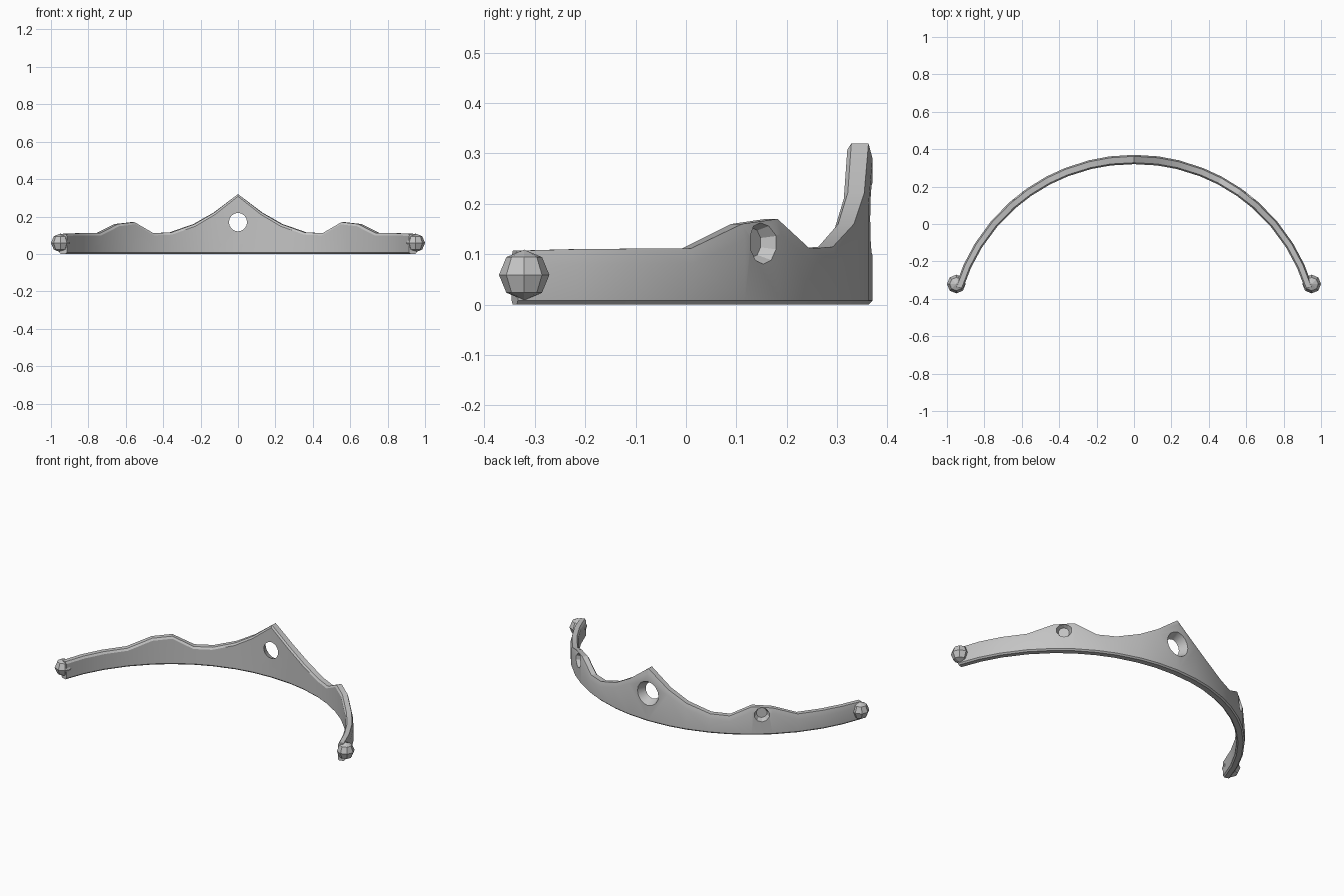
import bpy, bmesh
from math import asin, sin, cos, radians
from mathutils import Vector

cube = bpy.data.objects.get("Cube")
if cube:
    bpy.data.objects.remove(cube, do_unlink=True)

metal = bpy.data.materials.new("grey_metal")
metal.use_nodes = True
GREY = (0.55, 0.55, 0.55, 1)
metal.diffuse_color = GREY
metal.node_tree.nodes["Principled BSDF"].inputs["Base Color"].default_value = GREY

R, CY = 1.0, -0.63   # outer radius and arc centre
# height of the band's top edge against sideways distance, one half
half = [(0, .32), (.13, .222), (.24, .16), (.37, .115), (.47, .111), (.575, .17),
        (.665, .16), (.765, .111), (.85, .111), (.91, .11), (.955, .107)]
profile = [(-x, z) for x, z in reversed(half[1:])] + half


def section(x, top):
    """Chamfered cross-section of the band at one point of the arc."""
    a = asin(x / R)
    t = .05 - .008 * abs(x)
    c = .008
    outline = [(0, c), (0, top - .03), (-c, top), (-t + c, top),
               (-t, top - .012), (-t, c), (-t + c, 0), (-c, 0)]
    return [(sin(a) * (R + d), CY + cos(a) * (R + d), z) for d, z in outline]


# Curved band
bm = bmesh.new()
rings = [[bm.verts.new(p) for p in section(x, z)] for x, z in profile]
for a, b in zip(rings, rings[1:]):
    n = len(a)
    for i in range(n):
        j = (i + 1) % n
        bm.faces.new((a[i], a[j], b[j], b[i]))
bm.faces.new(rings[0])
bm.faces.new(rings[-1])
bmesh.ops.recalc_face_normals(bm, faces=bm.faces)
mesh = bpy.data.meshes.new("tiara_band")
bm.to_mesh(mesh)
bm.free()
band = bpy.data.objects.new("tiara_band", mesh)
bpy.context.collection.objects.link(band)
mesh.materials.append(metal)


def cut_hole(name, angle, radius, z, r_in, r_out, depth, sides):
    """Cut a tapered round hole that widens outward."""
    d = Vector((sin(angle), cos(angle), 0))
    bpy.ops.mesh.primitive_cone_add(vertices=sides, radius1=r_in, radius2=r_out, depth=depth,
                                    location=d * radius + Vector((0, CY, z)))
    cutter = bpy.context.object
    cutter.name = name
    cutter.rotation_euler = d.to_track_quat('Z', 'Y').to_euler()
    cutter.hide_render = True
    cutter.data.materials.append(metal)
    mod = band.modifiers.new(name, 'BOOLEAN')
    mod.operation = 'DIFFERENCE'
    mod.solver = 'EXACT'
    mod.object = cutter
    bpy.context.view_layer.objects.active = band
    bpy.ops.object.modifier_apply(modifier=name)
    bpy.data.objects.remove(cutter, do_unlink=True)


# Open centre hole and two blind gem sockets
cut_hole("centre_hole", 0, .975, .17, .0245, .098, .16, 16)
for side in (-1, 1):
    cut_hole("gem_socket", side * asin(.62), .999, .123, .03, .056, .06, 10)

bpy.ops.object.select_all(action='DESELECT')
band.select_set(True)
bpy.context.view_layer.objects.active = band
bpy.ops.object.shade_smooth_by_angle(angle=radians(25))

# Faceted end beads
for name, side in (("left_end_bead", 1), ("right_end_bead", -1)):
    bpy.ops.mesh.primitive_uv_sphere_add(segments=8, ring_count=4, radius=.05,
                                         location=(side * .95, -.321, .059))
    bead = bpy.context.object
    bead.name = name
    bead.data.materials.append(metal)
